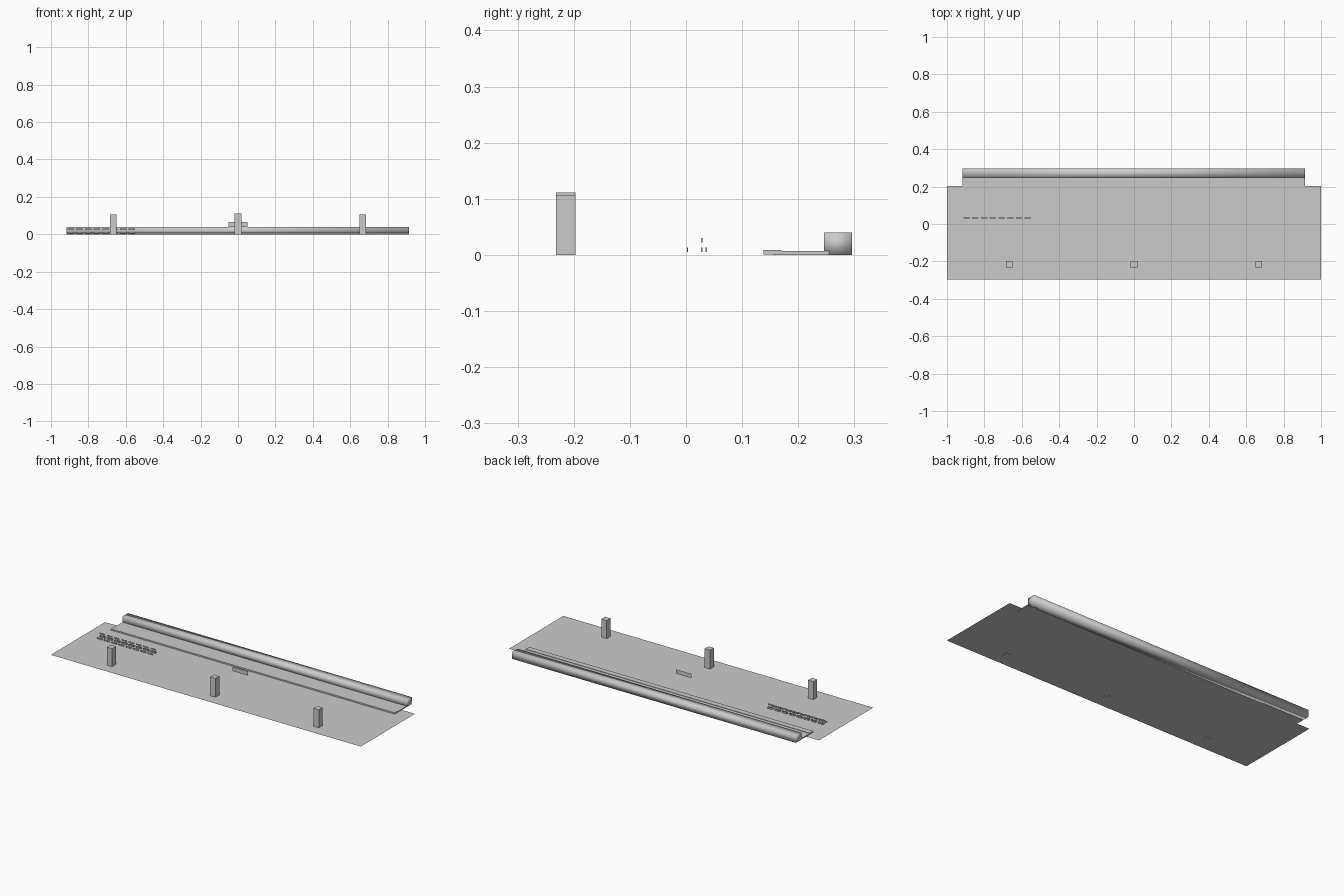
import bpy, bmesh

if "Cube" in bpy.data.objects:
    bpy.data.objects.remove(bpy.data.objects["Cube"])

grey = bpy.data.materials.new("plain_grey")
grey.diffuse_color = (0.6, 0.6, 0.6, 1)
grey.use_nodes = True
grey.node_tree.nodes["Principled BSDF"].inputs["Base Color"].default_value = grey.diffuse_color


def make(name, bm, smooth=False):
    me = bpy.data.meshes.new(name)
    for f in bm.faces:
        f.smooth = smooth
    bm.to_mesh(me)
    bm.free()
    me.materials.append(grey)
    ob = bpy.data.objects.new(name, me)
    bpy.context.collection.objects.link(ob)
    return ob


def add_box(bm, x, y, z):
    """Box from (min, max) ranges."""
    verts = bmesh.ops.create_cube(bm, size=1)["verts"]
    for v in verts:
        v.co = [r[0] if c < 0 else r[1] for c, r in zip(v.co, (x, y, z))]


def box(name, x, y, z, smooth=False):
    bm = bmesh.new()
    add_box(bm, x, y, z)
    return make(name, bm, smooth)


def add_quad(bm, pts):
    bm.faces.new([bm.verts.new(p) for p in pts])


def add_upright(bm, x, y, z):
    """Sheet facing the front."""
    add_quad(bm, [(x[0], y, z[0]), (x[1], y, z[0]), (x[1], y, z[1]), (x[0], y, z[1])])


# Floor sheet
bm = bmesh.new()
add_quad(bm, [(-1, -0.297, 0.001), (1, -0.297, 0.001), (1, 0.203, 0.001), (-1, 0.203, 0.001)])
make("floor", bm)

# Thin stripe on the floor
bm = bmesh.new()
add_quad(bm, [(-0.915, 0.06, 0.0015), (0.915, 0.06, 0.0015),
              (0.915, 0.075, 0.0015), (-0.915, 0.075, 0.0015)])
make("floor_stripe", bm)

# Raised edge, slab and long back block
LONG = (-0.917, 0.915)
box("edge_strip", LONG, (0.138, 0.17), (0.001, 0.009))
box("edge_slab", LONG, (0.155, 0.255), (0.0, 0.0065))
box("back_block", LONG, (0.246, 0.296), (0.0, 0.04), smooth=True)

# Three square posts, the middle one slightly taller
for i, (x, h) in enumerate(((-0.667, 0.106), (0, 0.111), (0.667, 0.106))):
    box(f"post_{i + 1}", (x - 0.0175, x + 0.0175), (-0.232, -0.197), (0.0, h))

# Hanging sign sheet
bm = bmesh.new()
add_upright(bm, (-0.05, 0.05), 0.02, (0.04, 0.065))
make("hanging_sign", bm)

# Row of eight seats, each made of small upright slats
bm = bmesh.new()
for i in range(8):
    x0 = -0.912 + i * 0.0468
    for y, z0 in ((0.003, 0.005), (0.028, 0.005), (0.028, 0.022), (0.036, 0.005)):
        add_box(bm, (x0, x0 + 0.034), (y - 0.001, y + 0.001), (z0, z0 + 0.008))
make("seat_row", bm)
